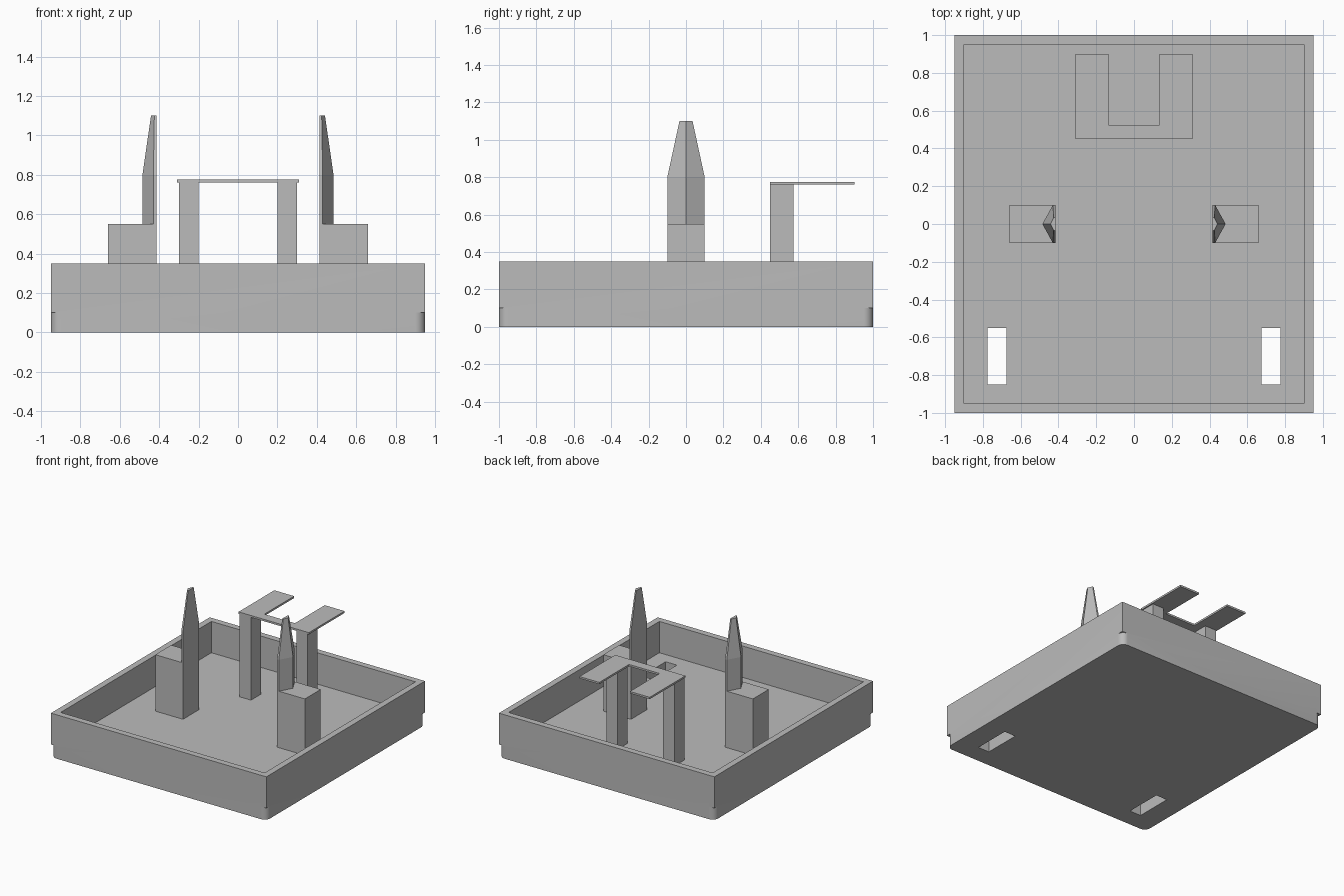
import bpy
import bmesh

if "Cube" in bpy.data.objects:
    bpy.data.objects.remove(bpy.data.objects["Cube"])

grey = bpy.data.materials.new("plain grey")
grey.use_nodes = True
COLOUR = (0.5, 0.5, 0.5, 1)
grey.diffuse_color = COLOUR
grey.node_tree.nodes["Principled BSDF"].inputs["Base Color"].default_value = COLOUR


def make_object(name, bm):
    bmesh.ops.recalc_face_normals(bm, faces=bm.faces)
    mesh = bpy.data.meshes.new(name)
    bm.to_mesh(mesh)
    bm.free()
    mesh.materials.append(grey)
    obj = bpy.data.objects.new(name, mesh)
    bpy.context.collection.objects.link(obj)
    return obj


def box(name, x, y, z, corner_radius=0):
    """Box from (min, max) ranges, optionally with rounded upright edges."""
    bm = bmesh.new()
    bmesh.ops.create_cube(bm, size=1)
    for v in bm.verts:
        v.co = [r[0] if c < 0 else r[1] for c, r in zip(v.co, (x, y, z))]
    if corner_radius:
        upright = [e for e in bm.edges
                   if abs(e.verts[0].co.z - e.verts[1].co.z) > 0.01]
        bmesh.ops.bevel(bm, geom=upright, offset=corner_radius, segments=8,
                        profile=0.5, affect='EDGES')
    return make_object(name, bm)


def prism(name, outline, z0, z1):
    """Extrude a plan outline upwards."""
    bm = bmesh.new()
    face = bm.faces.new([bm.verts.new((x, y, z0)) for x, y in outline])
    top = bmesh.ops.extrude_face_region(bm, geom=[face])["geom"]
    for v in top:
        if isinstance(v, bmesh.types.BMVert):
            v.co.z = z1
    return make_object(name, bm)


def combine(target, other, operation):
    """Apply a boolean and discard the helper."""
    bpy.context.view_layer.objects.active = target
    mod = target.modifiers.new(operation, 'BOOLEAN')
    mod.operation, mod.object, mod.solver = operation, other, 'EXACT'
    bpy.ops.object.modifier_apply(modifier=mod.name)
    bpy.data.objects.remove(other)


# Tray: square-cornered walls on a floor plate with rounded corners
FLOOR = 0.1
tray = box("tray", (-0.95, 0.95), (-1, 1), (FLOOR, 0.35))
combine(tray, box("floor_plate", (-0.95, 0.95), (-1, 1), (0, FLOOR), 0.05), 'UNION')
combine(tray, box("cavity", (-0.9, 0.9), (-0.95, 0.95), (FLOOR, 0.5)), 'DIFFERENCE')
for s in (-1, 1):
    combine(tray, box("slot", sorted((s * 0.675, s * 0.775)), (-0.85, -0.55),
                      (-0.1, 0.2)), 'DIFFERENCE')
bpy.ops.object.select_all(action='DESELECT')
tray.select_set(True)
bpy.context.view_layer.objects.active = tray
bpy.ops.object.shade_smooth_by_angle()


def spike(name, s):
    """Upright blade: flat inside, ridged outside, tapering at the top."""
    def section(half, shoulder, ridge, z):
        plan = [(0.415, -half), (shoulder, -half), (ridge, 0),
                (shoulder, half), (0.415, half)]
        return [bm.verts.new((s * x, y, z)) for x, y in plan]

    bm = bmesh.new()
    rings = [section(0.1, 0.43, 0.485, 0.55),
             section(0.1, 0.43, 0.485, 0.8),
             section(0.035, 0.425, 0.442, 1.1)]
    for low, high in zip(rings, rings[1:]):
        for i in range(5):
            j = (i + 1) % 5
            bm.faces.new((low[i], low[j], high[j], high[i]))
    bm.faces.new(rings[0])
    bm.faces.new(rings[-1])
    return make_object(name, bm)


# Paired blocks, spikes and bracket posts
for side, s in (("left", 1), ("right", -1)):
    box(side + "_block", sorted((s * 0.415, s * 0.66)), (-0.1, 0.1), (FLOOR, 0.55))
    spike(side + "_spike", s)
    box(side + "_post", sorted((s * 0.2, s * 0.3)), (0.45, 0.575), (FLOOR, 0.76))

# Thin forked plate on top of the posts
half = [(0.31, 0.45), (0.31, 0.9), (0.135, 0.9), (0.135, 0.525)]
prism("fork_plate", half + [(-x, y) for x, y in reversed(half)], 0.76, 0.775)
